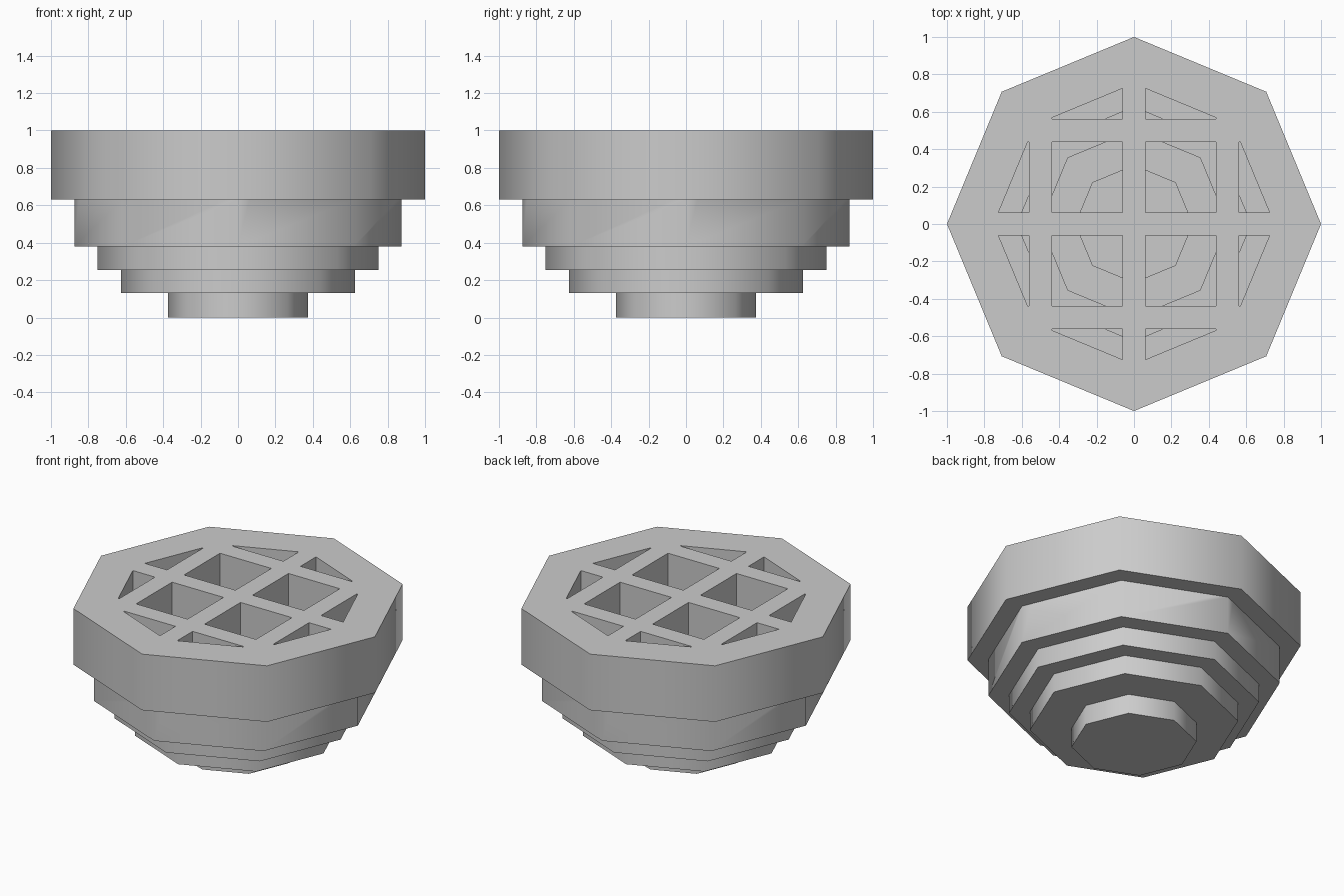
import bpy, bmesh
from math import cos, sin, pi, radians

if "Cube" in bpy.data.objects:
    bpy.data.objects.remove(bpy.data.objects["Cube"])

SIDES = 8
# stepped shell: outer profile going up, then inner profile going down (radius, z)
PROFILE = [(0.375, 0), (0.375, 0.13), (0.625, 0.13), (0.625, 0.255), (0.75, 0.255),
           (0.75, 0.38), (0.875, 0.38), (0.875, 0.63), (1, 0.63), (1, 1),
           (0.75, 1), (0.75, 0.63), (0.625, 0.63), (0.625, 0.38), (0.5, 0.38),
           (0.5, 0.255), (0.3125, 0.255), (0.3125, 0.13)]


def new_object(name, bm):
    bmesh.ops.recalc_face_normals(bm, faces=bm.faces)
    mesh = bpy.data.meshes.new(name)
    bm.to_mesh(mesh)
    bm.free()
    ob = bpy.data.objects.new(name, mesh)
    bpy.context.collection.objects.link(ob)
    return ob


def lathe(name, profile):
    bm = bmesh.new()
    rings = [[bm.verts.new((r * cos(2 * pi * i / SIDES), r * sin(2 * pi * i / SIDES), z))
              for i in range(SIDES)] for r, z in profile]
    for a, b in zip(rings, rings[1:]):
        for i in range(SIDES):
            j = (i + 1) % SIDES
            bm.faces.new((a[i], a[j], b[j], b[i]))
    bm.faces.new(rings[0])
    bm.faces.new(rings[-1])
    return new_object(name, bm)


def box(name, center, size):
    bm = bmesh.new()
    bmesh.ops.create_cube(bm, size=1)
    bmesh.ops.scale(bm, vec=size, verts=bm.verts)
    bmesh.ops.translate(bm, vec=center, verts=bm.verts)
    return new_object(name, bm)


# octagonal stepped bowl
bowl = lathe("stepped_bowl", PROFILE)
bpy.context.view_layer.objects.active = bowl

# grille bars fused into the rim, three each way
for offset, length in ((-0.5, 1.25), (0, 1.7), (0.5, 1.25)):
    for center, size in (((offset, 0, 0.815), (0.125, length, 0.37)),
                         ((0, offset, 0.815), (length, 0.125, 0.37))):
        bar = box("grille_bar", center, size)
        mod = bowl.modifiers.new("add_bar", 'BOOLEAN')
        mod.operation = 'UNION'
        mod.solver = 'EXACT'
        mod.object = bar
        bpy.ops.object.modifier_apply(modifier=mod.name)
        bpy.data.objects.remove(bar)

# soft sides, crisp steps
bpy.ops.object.select_all(action='DESELECT')
bowl.select_set(True)
bpy.ops.object.shade_smooth_by_angle(angle=radians(50))
